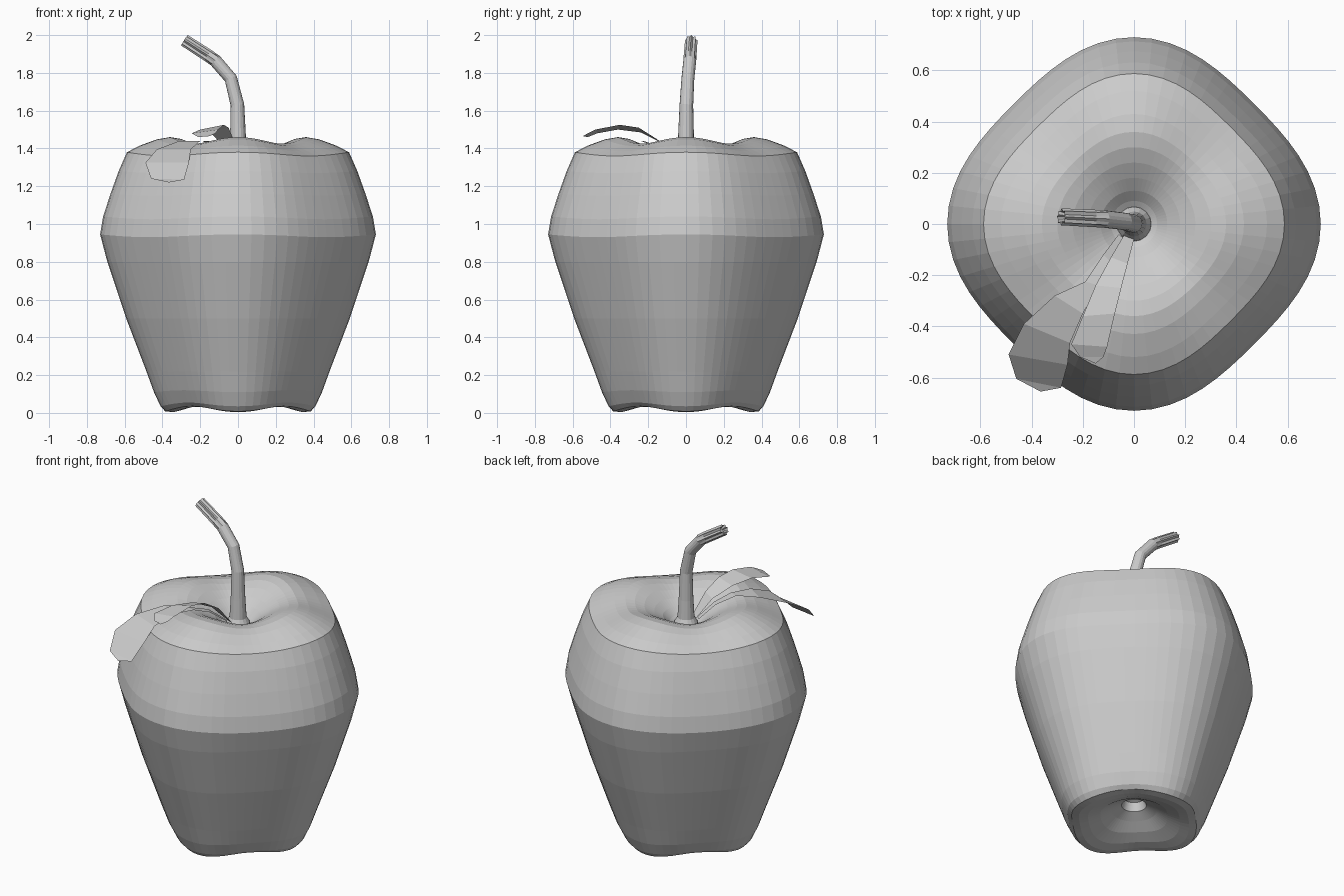
import bpy, bmesh
from math import sin, cos, pi
from mathutils import Vector


def make_object(name, bm):
    bmesh.ops.recalc_face_normals(bm, faces=bm.faces)
    mesh = bpy.data.meshes.new(name)
    bm.to_mesh(mesh)
    bm.free()
    obj = bpy.data.objects.new(name, mesh)
    bpy.context.collection.objects.link(obj)
    return obj


def skin(bm, rings):
    """Bridge consecutive closed rings of points and cap both ends."""
    loops = [[bm.verts.new(p) for p in ring] for ring in rings]
    n = len(loops[0])
    for a, b in zip(loops, loops[1:]):
        for i in range(n):
            j = (i + 1) % n
            bm.faces.new((a[i], a[j], b[j], b[i]))
    bm.faces.new(loops[0])
    bm.faces.new(loops[-1])


# Apple body: lobe radius, lobe height, squareness, height change on the diagonals
profile = [
    (0.03, 0.19, 0, 0), (0.055, 0.18, 0, 0), (0.07, 0.13, 0, 0),
    (0.13, 0.10, 0.02, 0), (0.20, 0.055, 0.05, 0.01), (0.28, 0.02, 0.08, 0.02),
    (0.34, 0.004, 0.095, 0.028), (0.385, 0.008, 0.095, 0.028), (0.41, 0.035, 0.095, 0.02),
    (0.445, 0.11, 0.09, 0.01), (0.485, 0.22, 0.09, 0), (0.592, 0.50, 0.09, 0),
    (0.692, 0.80, 0.09, 0), (0.73, 0.945, 0.09, -0.015), (0.714, 1.04, 0.09, -0.015),
    (0.675, 1.16, 0.09, -0.01), (0.632, 1.28, 0.09, -0.01), (0.588, 1.38, 0.09, -0.02),
    (0.52, 1.415, 0.09, -0.03), (0.43, 1.448, 0.08, -0.035), (0.36, 1.46, 0.065, -0.035),
    (0.30, 1.45, 0.05, -0.03), (0.24, 1.425, 0.03, -0.02), (0.18, 1.39, 0.01, -0.01),
    (0.13, 1.355, 0, 0), (0.09, 1.32, 0, 0), (0.05, 1.295, 0, 0), (0.02, 1.29, 0, 0),
]
SEG = 64
rings = []
for r, z, square, dip in profile:
    ring = []
    for i in range(SEG):
        a = 2 * pi * i / SEG
        w = (1 - cos(4 * a)) / 2
        rad = r * (1 - square * w)
        ring.append((rad * cos(a), rad * sin(a), z + dip * w))
    rings.append(ring)
bm = bmesh.new()
skin(bm, rings)
make_object("apple_body", bm)

# Stem: bent tube with a flared foot and a fluted, ragged end
path = [  # x, y, z, radius, flute depth
    (0, 0, 1.28, 0.072, 0), (0, 0, 1.315, 0.066, 0), (0, 0, 1.345, 0.049, 0),
    (0, 0, 1.46, 0.042, 0), (-0.003, 0.002, 1.63, 0.036, 0),
    (-0.038, 0.01, 1.77, 0.034, 0), (-0.12, 0.02, 1.865, 0.034, 0),
    (-0.16, 0.022, 1.893, 0.034, 0.25), (-0.284, 0.028, 1.973, 0.033, 0.3),
    (-0.26, 0.027, 1.957, 0.022, 0.3),
]
SIDES = 16
tangents = []
for i in range(len(path)):
    lo, hi = max(i - 1, 0), min(i + 1, len(path) - 1)
    tangents.append((Vector(path[hi][:3]) - Vector(path[lo][:3])).normalized())
tangents[-2] = tangents[-1] = (Vector(path[-2][:3]) - Vector(path[-3][:3])).normalized()
rings = []
for (x, y, z, r, flute), t in zip(path, tangents):
    side = t.cross(Vector((0, 1, 0))).normalized()
    up = side.cross(t)
    ring = []
    for k in range(SIDES):
        rad = r * (1 - flute * (k % 2))
        a = 2 * pi * k / SIDES
        ring.append(Vector((x, y, z)) + rad * (cos(a) * side + sin(a) * up))
    rings.append(ring)
bm = bmesh.new()
skin(bm, rings)
make_object("stem", bm)


# Leaves: strips of left/right edge points closed by a tip
def leaf(name, left, right, tip):
    bm = bmesh.new()
    lv = [bm.verts.new(p) for p in left]
    rv = [bm.verts.new(p) for p in right]
    for i in range(len(lv) - 1):
        bm.faces.new((lv[i], rv[i], rv[i + 1], lv[i + 1]))
    bm.faces.new((lv[-1], rv[-1], bm.verts.new(tip)))
    return make_object(name, bm)


leaf("large_leaf",
     [(-0.06, -0.04, 1.33), (-0.12, -0.12, 1.405), (-0.19, -0.225, 1.44),
      (-0.31, -0.28, 1.44), (-0.43, -0.39, 1.395), (-0.49, -0.51, 1.325), (-0.46, -0.605, 1.24)],
     [(-0.035, -0.06, 1.33), (-0.09, -0.15, 1.405), (-0.14, -0.24, 1.44),
      (-0.20, -0.35, 1.44), (-0.25, -0.465, 1.395), (-0.26, -0.55, 1.325), (-0.285, -0.64, 1.235)],
     (-0.365, -0.655, 1.22))
leaf("small_leaf",
     [(-0.04, -0.045, 1.33), (-0.09, -0.13, 1.43), (-0.15, -0.24, 1.485),
      (-0.20, -0.36, 1.50), (-0.245, -0.47, 1.48), (-0.21, -0.52, 1.46)],
     [(0.0, -0.06, 1.33), (-0.025, -0.155, 1.45), (-0.05, -0.25, 1.51),
      (-0.075, -0.35, 1.525), (-0.105, -0.48, 1.50), (-0.12, -0.52, 1.48)],
     (-0.15, -0.545, 1.465))
